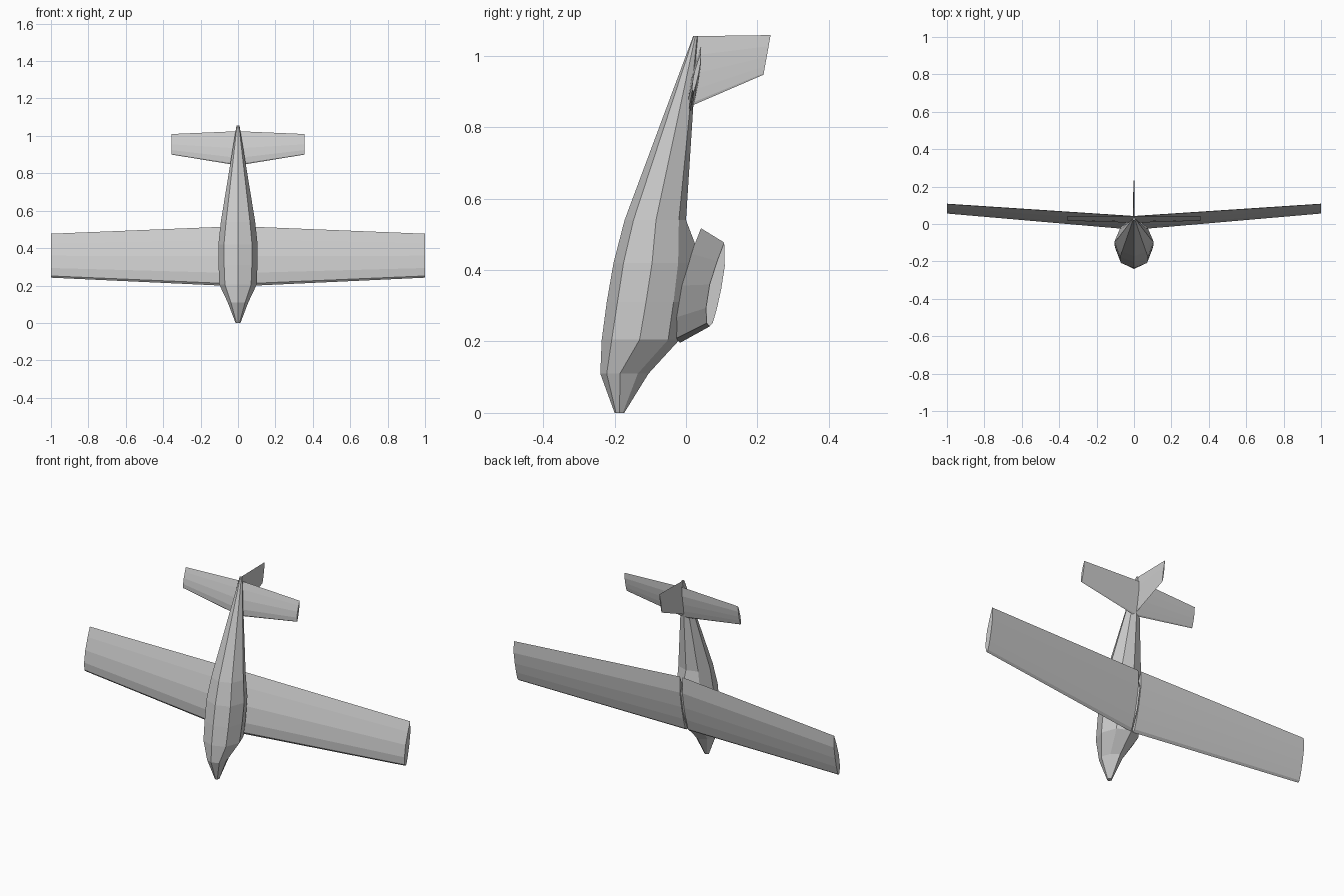
import bpy, bmesh
from mathutils import Vector

cube = bpy.data.objects.get("Cube")
if cube:
    bpy.data.objects.remove(cube, do_unlink=True)

grey = bpy.data.materials.new("light_grey")
grey.use_nodes = True
colour = (0.6, 0.6, 0.6, 1)
grey.diffuse_color = colour
grey.node_tree.nodes["Principled BSDF"].inputs["Base Color"].default_value = colour


def loft(name, sections):
    """Skin a list of closed rings and cap both ends."""
    bm = bmesh.new()
    rings = [[bm.verts.new(p) for p in ring] for ring in sections]
    count = len(rings[0])
    for a, b in zip(rings, rings[1:]):
        for i in range(count):
            j = (i + 1) % count
            bm.faces.new((a[i], a[j], b[j], b[i]))
    bm.faces.new(rings[0])
    bm.faces.new(rings[-1])
    bmesh.ops.recalc_face_normals(bm, faces=bm.faces)
    mesh = bpy.data.meshes.new(name)
    bm.to_mesh(mesh)
    bm.free()
    mesh.materials.append(grey)
    obj = bpy.data.objects.new(name, mesh)
    bpy.context.collection.objects.link(obj)
    return obj


# Aerofoil outline: fraction along chord, offset from chord (in chord lengths)
FOIL = [(0, 0), (0.04, -0.04), (0.22, -0.08), (0.5, -0.085), (0.78, -0.045),
        (1, 0), (0.72, 0.055), (0.45, 0.06), (0.22, 0.05), (0.04, 0.03)]


def foil(lead, trail, thick_dir, scale=1.0):
    lead, trail = Vector(lead), Vector(trail)
    chord = trail - lead
    side = Vector(thick_dir) * chord.length * scale
    return [lead + chord * f + side * t for f, t in FOIL]


# Fuselage stations: z, half widths (low, middle, high), y from belly to spine
STATIONS = [
    (0.00, (0.008, 0.013, 0.008), (-0.20, -0.196, -0.186, -0.177, -0.173)),
    (0.11, (0.038, 0.055, 0.038), (-0.24, -0.222, -0.185, -0.135, -0.105)),
    (0.205, (0.07, 0.10, 0.07), (-0.236, -0.208, -0.13, -0.05, -0.018)),
    (0.31, (0.074, 0.104, 0.074), (-0.222, -0.192, -0.112, -0.035, 0.026)),
    (0.42, (0.075, 0.105, 0.074), (-0.203, -0.175, -0.095, -0.022, 0.046)),
    (0.54, (0.064, 0.092, 0.062), (-0.172, -0.147, -0.084, -0.02, 0.0)),
    (1.055, (0.005, 0.008, 0.005), (0.02, 0.022, 0.026, 0.031, 0.033)),
]
rings = []
for z, widths, ys in STATIONS:
    xs = (0, *widths, 0)
    right = [(x, y, z) for x, y in zip(xs, ys)]
    left = [(-x, y, z) for x, y, z in right[3:0:-1]]
    rings.append(right + left)
loft("fuselage", rings)

# Wings and tailplanes, one panel per side
for side, label in ((1, "left"), (-1, "right")):
    thick = (0, 1, 0)
    loft(label + "_wing", [
        foil((side * 0.008, -0.017, 0.196), (side * 0.008, 0.042, 0.517), thick),
        foil((side, 0.066, 0.242), (side, 0.107, 0.477), thick)])
    loft(label + "_tailplane", [
        foil((0, 0.012, 0.842), (0, 0.042, 1.025), thick, 0.8),
        foil((side * 0.355, 0.02, 0.9), (side * 0.355, 0.042, 1.01), thick, 0.8)])

# Upright tail fin
loft("tail_fin", [
    foil((0, 0.02, 0.862), (0, 0.022, 1.055), (1, 0, 0), 0.35),
    foil((0, 0.217, 0.947), (0, 0.237, 1.058), (1, 0, 0), 0.35)])
